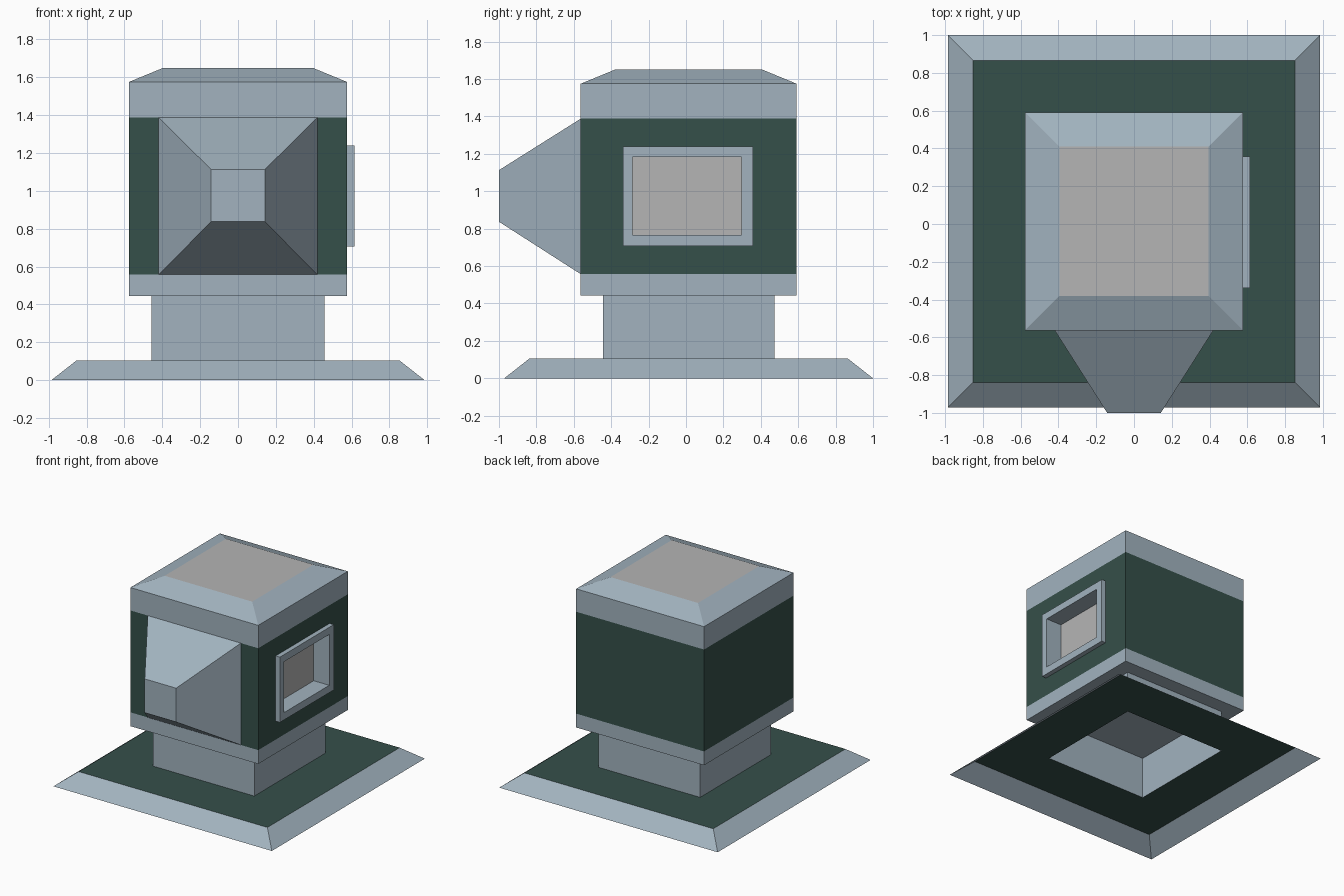
import bpy

if "Cube" in bpy.data.objects:
    bpy.data.objects.remove(bpy.data.objects["Cube"])

CY = 0.014                      # shared centre of the stacked blocks along y
BODY, NECK = 0.577, 0.458       # half widths
FRONT, BACK = CY - BODY, CY + BODY
LOW, HIGH = 0.557, 1.388        # bottom and top of the green wall band


def material(name, rgb):
    m = bpy.data.materials.new(name)
    m.diffuse_color = (*rgb, 1)
    m.use_nodes = True
    m.node_tree.nodes["Principled BSDF"].inputs["Base Color"].default_value = m.diffuse_color
    return m


STEEL = material("steel_blue_grey", (0.36, 0.45, 0.52))
GREEN = material("dark_green", (0.036, 0.08, 0.068))
PALE = material("pale_grey", (0.46, 0.46, 0.46))


def make(name, verts, faces, mats):
    mesh = bpy.data.meshes.new(name)
    mesh.from_pydata(verts, [], faces)
    palette = list(dict.fromkeys(mats))
    for m in palette:
        mesh.materials.append(m)
    for poly, m in zip(mesh.polygons, mats):
        poly.material_index = palette.index(m)
    obj = bpy.data.objects.new(name, mesh)
    bpy.context.collection.objects.link(obj)
    return obj


def rect(axis, pos, u0, u1, v0, v1):
    """Rectangle across an axis, anticlockwise seen from its positive end."""
    pts = []
    for u, v in ((u0, v0), (u1, v0), (u1, v1), (u0, v1)):
        p = [0, 0, 0]
        p[axis], p[(axis + 1) % 3], p[(axis + 2) % 3] = pos, u, v
        pts.append(tuple(p))
    return pts


def square(half, z):
    return rect(2, z, -half, half, CY - half, CY + half)


def loft(name, rings, mats, start=None, end=None):
    """Join rings with quads, one material per step; optional end caps."""
    verts = [p for r in rings for p in r]
    faces, used = [], []
    for k, m in enumerate(mats):
        for i in range(4):
            j = (i + 1) % 4
            faces.append((4*k + i, 4*k + j, 4*k + 4 + j, 4*k + 4 + i))
            used.append(m)
    if start:
        faces.append((3, 2, 1, 0))
        used.append(start)
    if end:
        n = len(verts)
        faces.append((n - 4, n - 3, n - 2, n - 1))
        used.append(end)
    return make(name, verts, faces, used)


def wall(name, path):
    """Upright green strip following a plan path."""
    n = len(path)
    verts = [(x, y, z) for z in (LOW, HIGH) for x, y in path]
    faces = [(i, i + 1, n + i + 1, n + i) for i in range(n - 1)]
    return make(name, verts, faces, [GREEN] * (n - 1))


# Base: sloped rim and green deck, open underneath
loft("base", [square(0.986, 0), square(0.852, 0.105), square(NECK, 0.105)],
     [STEEL, GREEN])

# Neck: hollow square tube
loft("neck", [square(NECK, 0.105), square(NECK, 0.444)], [STEEL])

# Body: lower band with closed underside
loft("body_lower_band", [square(BODY, 0.444), square(BODY, LOW)], [STEEL], start=STEEL)

# Body: upper band with bevelled roof
loft("body_upper_band_and_roof",
     [square(BODY, HIGH), square(BODY, 1.575), square(0.395, 1.65)],
     [STEEL, STEEL], end=PALE)

# Green walls: strips beside the snout, back and left side
wall("wall_front_right", [(0.42, FRONT), (BODY, FRONT)])
wall("wall_back_and_left", [(BODY, BACK), (-BODY, BACK), (-BODY, FRONT), (-0.42, FRONT)])

# Right wall with the window opening
frame_size = (-0.338, 0.357, 0.707, 1.24)
pane_size = (-0.285, 0.298, 0.767, 1.182)
loft("wall_right",
     [rect(0, BODY, FRONT, BACK, LOW, HIGH), rect(0, BODY, *frame_size)], [GREEN])

# Window: raised frame and recessed pane
loft("window_frame",
     [rect(0, BODY, *frame_size), rect(0, 0.615, *frame_size),
      rect(0, 0.615, *pane_size), rect(0, 0.475, *pane_size)],
     [STEEL] * 3, end=PALE)

# Snout: tapered block on the front
loft("snout",
     [rect(1, -1.0, 0.837, 1.113, -0.142, 0.142),
      rect(1, FRONT, LOW, HIGH, -0.42, 0.42)], [STEEL], start=STEEL)
